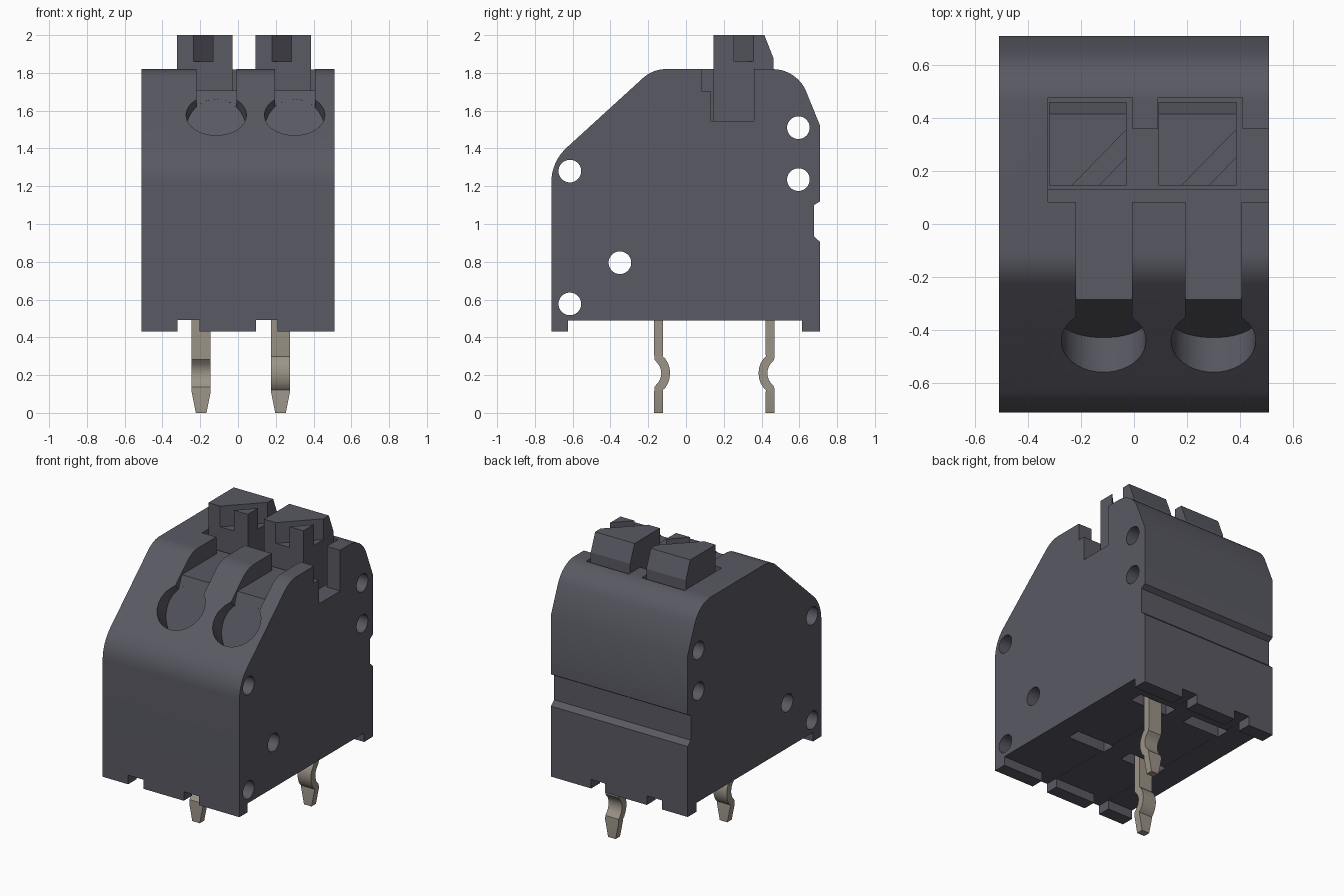
import bpy, bmesh, math
from mathutils import Vector, Matrix

cube = bpy.data.objects.get("Cube")
if cube:
    bpy.data.objects.remove(cube, do_unlink=True)


def material(name, rgb):
    m = bpy.data.materials.new(name)
    m.use_nodes = True
    m.diffuse_color = (*rgb, 1)
    bsdf = m.node_tree.nodes["Principled BSDF"]
    bsdf.inputs["Base Color"].default_value = (*rgb, 1)
    bsdf.inputs["Roughness"].default_value = 0.6
    return m


PLASTIC = material("dark grey plastic", (0.10, 0.10, 0.125))
METAL = material("tinned metal", (0.33, 0.295, 0.245))
PITCH = 0.415


def to_object(name, bm, mat):
    bmesh.ops.recalc_face_normals(bm, faces=bm.faces[:])
    me = bpy.data.meshes.new(name)
    bm.to_mesh(me)
    bm.free()
    me.materials.append(mat)
    ob = bpy.data.objects.new(name, me)
    bpy.context.collection.objects.link(ob)
    return ob


def prism(name, pts, lo, hi, axis="x", mat=PLASTIC):
    """Extrude a yz profile along x, or an xy profile along z."""
    bm = bmesh.new()
    place = (lambda a, b: (lo, a, b)) if axis == "x" else (lambda a, b: (a, b, lo))
    face = bm.faces.new([bm.verts.new(place(a, b)) for a, b in pts])
    ext = bmesh.ops.extrude_face_region(bm, geom=[face])["geom"]
    step = Vector((hi - lo, 0, 0)) if axis == "x" else Vector((0, 0, hi - lo))
    bmesh.ops.translate(bm, vec=step, verts=[v for v in ext if isinstance(v, bmesh.types.BMVert)])
    return to_object(name, bm, mat)


def box(x0, x1, y0, y1, z0, z1):
    return prism("cutter", [(y0, z0), (y1, z0), (y1, z1), (y0, z1)], x0, x1)


def rounded(points, steps=8):
    """Profile points (y, z, radius); corners with a radius become arcs."""
    out = []
    for i, (y, z, r) in enumerate(points):
        p = Vector((y, z))
        if r == 0:
            out.append((y, z))
            continue
        a = (Vector(points[i - 1][:2]) - p).normalized()
        b = (Vector(points[(i + 1) % len(points)][:2]) - p).normalized()
        half = a.angle(b) / 2
        c = p + (a + b).normalized() * r / math.sin(half)
        start = p + a * r / math.tan(half) - c
        end = p + b * r / math.tan(half) - c
        for k in range(steps + 1):
            t = k / steps
            d = (start * (1 - t) + end * t).normalized() * r
            out.append(tuple(c + d))
    return out


def activate(ob):
    bpy.ops.object.select_all(action="DESELECT")
    ob.select_set(True)
    bpy.context.view_layer.objects.active = ob


def carve(ob, cutters):
    activate(ob)
    for cut in cutters:
        cut.hide_render = True
        mod = ob.modifiers.new("cut", "BOOLEAN")
        mod.operation, mod.solver, mod.object = "DIFFERENCE", "EXACT", cut
        bpy.ops.object.modifier_apply(modifier=mod.name)
        bpy.data.objects.remove(cut, do_unlink=True)


def smooth(ob):
    activate(ob)
    bpy.ops.object.shade_smooth_by_angle(angle=math.radians(25))


def cylinder(centre, axis, radius, half, segments=40):
    bm = bmesh.new()
    rot = Vector(axis).to_track_quat("Z", "Y").to_matrix().to_4x4()
    bmesh.ops.create_cone(bm, cap_ends=True, segments=segments, radius1=radius, radius2=radius,
                          depth=2 * half, matrix=Matrix.Translation(centre) @ rot)
    return bm


# Housing: side profile with feet, rear groove and rounded shoulders
housing = prism("housing", rounded([
    (-0.713, 0.43, 0), (-0.625, 0.43, 0), (-0.625, 0.49, 0), (0.615, 0.49, 0),
    (0.615, 0.43, 0), (0.71, 0.43, 0), (0.71, 0.905, 0), (0.677, 0.935, 0),
    (0.677, 1.10, 0), (0.71, 1.12, 0), (0.71, 1.52, 0), (0.588, 1.82, 0.19),
    (-0.176, 1.82, 0.18), (-0.713, 1.33, 0.25)]), -0.51, 0.51)

cutters = []
# Round holes through both sides
for y, z in [(-0.615, 1.28), (0.595, 1.51), (0.595, 1.235), (-0.35, 0.795), (-0.615, 0.577)]:
    cutters.append(to_object("cutter", cylinder((0, y, z), (1, 0, 0), 0.06, 0.8, 32), PLASTIC))
# Cross slot, open on the left side
cutters.append(box(-0.325, 0.7, 0.083, 0.2, 1.705, 2.1))
cutters.append(box(-0.325, 0.7, 0.133, 0.36, 1.545, 2.1))

for i in range(2):
    dx = i * PITCH
    # Button pocket
    cutters.append(box(-0.325 + dx, -0.005 + dx, 0.134, 0.478, 1.546, 2.1))
    # Channel running down to the wire hole
    cutters.append(prism("cutter", [(0.11, 1.706), (-0.285, 1.706), (-0.366, 1.493),
                                    (-0.44, 1.575), (-0.5, 1.95), (0.11, 1.95)],
                         -0.22 + dx, -0.008 + dx))
    # Wire hole square to the slope, ending on a steep inner face
    bm = cylinder((-0.115 + dx, -0.44, 1.575), (0, 0.674, -0.739), 0.16, 0.4)
    bmesh.ops.bisect_plane(bm, geom=bm.verts[:] + bm.edges[:] + bm.faces[:],
                           plane_co=(0, -0.285, 1.705), plane_no=(0, -0.38, 0.145),
                           clear_inner=True)
    bmesh.ops.holes_fill(bm, edges=[e for e in bm.edges if e.is_boundary], sides=0)
    cutters.append(to_object("cutter", bm, PLASTIC))
    # Gap in the front and rear feet
    cutters.append(box(-0.32 + dx, -0.205 + dx, -0.9, 0.9, 0.3, 0.491))
    # Pin recesses in the underside
    for y in (-0.145, 0.445):
        cutters.append(box(-0.335 + dx, -0.055 + dx, y - 0.045, y + 0.045, 0.35, 0.62))
carve(housing, cutters)
smooth(housing)

# Release buttons with a diagonal tool slot
for i, side in enumerate(("right", "left")):
    dx = i * PITCH
    button = prism(side + "_release_button", [(0.145, 1.53), (0.462, 1.53), (0.462, 1.88),
                                              (0.415, 2.0), (0.145, 2.0)], -0.322 + dx, -0.028 + dx)
    slot = prism("cutter", [(-0.335 + dx, 0.043), (-0.23 + dx, 0.043), (0.07 + dx, 0.357),
                            (0.07 + dx, 0.457)], 1.86, 2.1, "z")
    carve(button, [slot])


# Solder pins: a bent strip with a tapered tip
def pin(name, x, y, bulge):
    path = [(0, 0.66), (0, 0.31)]
    for k in range(9):
        a = math.radians(50 - 100 * k / 8)
        path.append((0.105 * (math.cos(a) - math.cos(math.radians(50))), 0.21 + 0.105 * math.sin(a)))
    path += [(0, 0.11), (0, 0)]
    bm = bmesh.new()
    rows = []
    for off, z in path:
        w = 0.028 if z == 0 else 0.05
        rows.append([bm.verts.new((x + s * w, y + bulge * off, z)) for s in (-1, 1)])
    for a, b in zip(rows, rows[1:]):
        bm.faces.new((a[0], a[1], b[1], b[0]))
    ob = to_object(name, bm, METAL)
    activate(ob)
    mod = ob.modifiers.new("thickness", "SOLIDIFY")
    mod.thickness, mod.offset = 0.047, 0
    bpy.ops.object.modifier_apply(modifier=mod.name)
    smooth(ob)


pin("front_pin", -0.195, -0.145, 1)
pin("rear_pin", 0.225, 0.445, -1)
